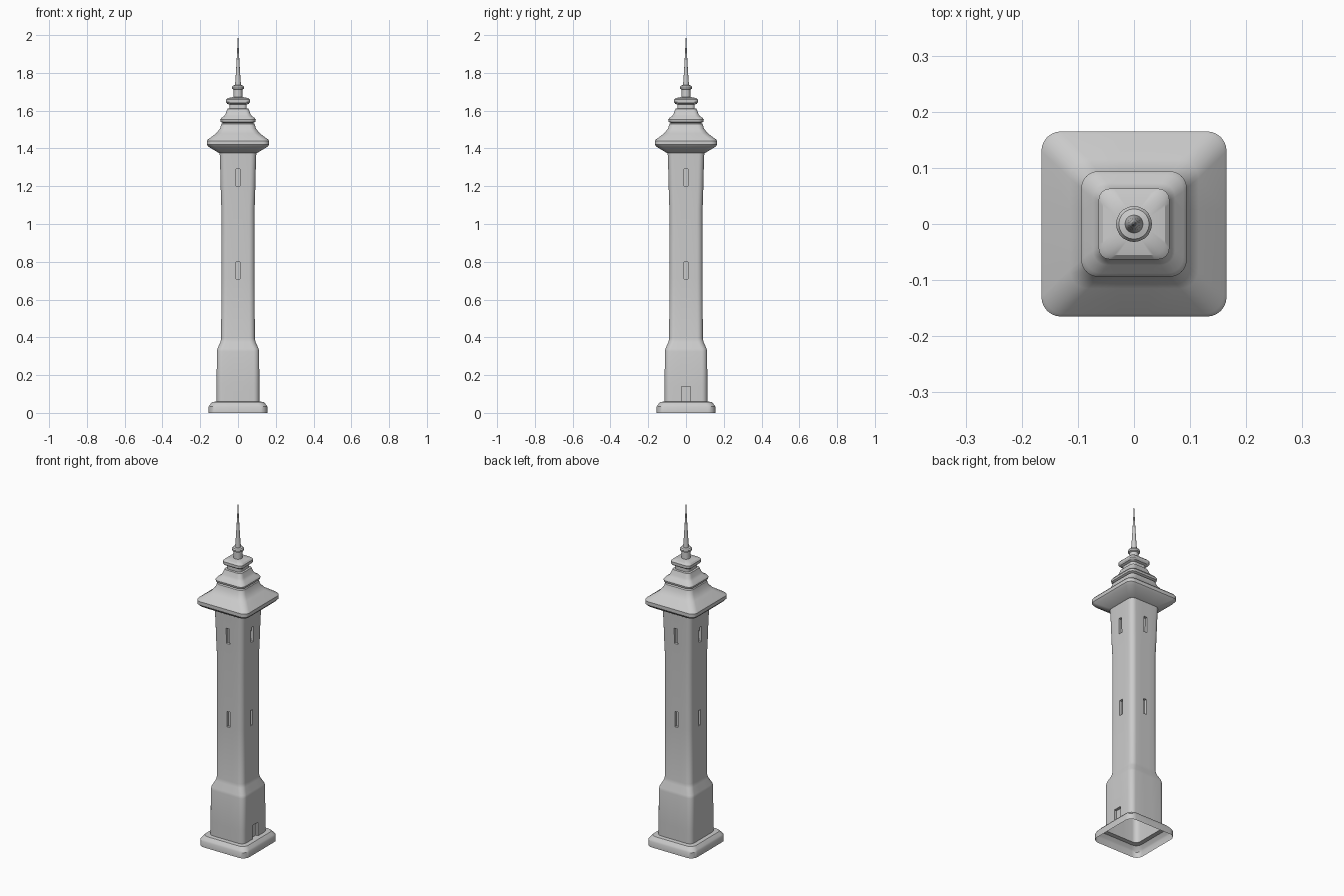
import bpy, bmesh, math
from mathutils import Vector

if "Cube" in bpy.data.objects:
    bpy.data.objects.remove(bpy.data.objects["Cube"])

WIN, DOOR = 0.011, 0.025      # half widths of window and door
SEG = 6                       # corner segments


def ring(h, r, z):
    """Rounded square outline with extra points on each side for the openings."""
    pts = []
    for k in range(4):
        a = k * math.pi / 2
        side = [Vector((h, t)) for t in (-DOOR, -WIN, WIN, DOOR)] if h > 0.075 else \
               [Vector((h, t * (h - r) / 0.03)) for t in (-DOOR, -WIN, WIN, DOOR)]
        side += [Vector((h - r + r * math.cos(i / SEG * math.pi / 2),
                         h - r + r * math.sin(i / SEG * math.pi / 2))) for i in range(SEG + 1)]
        for p in side:
            pts.append((p.x * math.cos(a) - p.y * math.sin(a),
                        p.x * math.sin(a) + p.y * math.cos(a), z))
    return pts


def loft(name, profile, openings=(), cap=False):
    bm = bmesh.new()
    rows = [[bm.verts.new(p) for p in ring(*s)] for s in profile]
    n = len(rows[0])
    for a, b in zip(rows, rows[1:]):
        for i in range(n):
            bm.faces.new((a[i], a[(i + 1) % n], b[(i + 1) % n], b[i]))
    if cap:
        bm.faces.new(rows[-1])
    bm.normal_update()
    # push openings inward
    for direction, half, z0, z1, depth in openings:
        d = Vector(direction)
        t = Vector((-d.y, d.x, 0))
        sel = []
        for f in bm.faces:
            c = f.calc_center_median()
            if f.normal.dot(d) > 0.9 and abs(c.dot(t)) < half and z0 < c.z < z1:
                sel.append(f)
        res = bmesh.ops.extrude_face_region(bm, geom=sel)
        bmesh.ops.translate(bm, vec=-d * depth,
                            verts=[v for v in res["geom"] if isinstance(v, bmesh.types.BMVert)])
        bmesh.ops.delete(bm, geom=[f for f in sel if f.is_valid], context='FACES')
        bm.normal_update()
    finish(name, bm)


def finish(name, bm):
    me = bpy.data.meshes.new(name)
    bm.to_mesh(me)
    bm.free()
    ob = bpy.data.objects.new(name, me)
    bpy.context.collection.objects.link(ob)
    bpy.ops.object.select_all(action='DESELECT')
    ob.select_set(True)
    bpy.context.view_layer.objects.active = ob
    bpy.ops.object.shade_smooth_by_angle(angle=math.radians(32))


# tower: open plinth, wide base, shaft with windows and a door
sides = [(1, 0, 0), (0, 1, 0), (-1, 0, 0), (0, -1, 0)]
openings = [(d, WIN, z, z + 0.09, 0.015) for d in sides for z in (0.71, 1.20)]
openings.append(((1, 0, 0), DOOR, 0.06, 0.14, 0.015))
loft("tower", [
    (0.155, 0.04, 0), (0.155, 0.04, 0.033), (0.15, 0.04, 0.042), (0.136, 0.035, 0.058),
    (0.113, 0.03, 0.06), (0.113, 0.03, 0.14), (0.112, 0.03, 0.325), (0.109, 0.03, 0.34),
    (0.093, 0.03, 0.375), (0.089, 0.03, 0.395), (0.088, 0.03, 0.71), (0.088, 0.03, 0.80),
    (0.088, 0.03, 1.08), (0.092, 0.03, 1.20), (0.094, 0.03, 1.29), (0.097, 0.03, 1.375)], openings)

# tiered roof
loft("roof", [
    (0.097, 0.03, 1.375), (0.105, 0.03, 1.378), (0.155, 0.033, 1.408), (0.165, 0.035, 1.42),
    (0.165, 0.035, 1.44), (0.16, 0.035, 1.447), (0.115, 0.033, 1.48), (0.095, 0.03, 1.505),
    (0.088, 0.03, 1.53), (0.08, 0.028, 1.535), (0.092, 0.03, 1.541), (0.094, 0.03, 1.552),
    (0.088, 0.03, 1.562), (0.073, 0.025, 1.572), (0.065, 0.022, 1.585), (0.056, 0.02, 1.61),
    (0.046, 0.018, 1.612), (0.046, 0.018, 1.632), (0.058, 0.02, 1.637), (0.063, 0.02, 1.645),
    (0.063, 0.02, 1.658), (0.055, 0.02, 1.666), (0.028, 0.015, 1.672)], cap=True)

# round finial and needle spire
bm = bmesh.new()
prof = [(0.024, 1.668), (0.023, 1.712), (0.031, 1.716), (0.032, 1.725), (0.027, 1.733),
        (0.016, 1.736), (0.013, 1.77), (0.0075, 1.86), (0.0005, 2.0)]
vs = [bm.verts.new((r, 0, z)) for r, z in prof]
es = [bm.edges.new(p) for p in zip(vs, vs[1:])]
bmesh.ops.spin(bm, geom=vs + es, cent=(0, 0, 0), axis=(0, 0, 1), angle=math.tau, steps=20)
bmesh.ops.remove_doubles(bm, verts=bm.verts, dist=0.0001)
bmesh.ops.recalc_face_normals(bm, faces=bm.faces)
finish("spire", bm)
